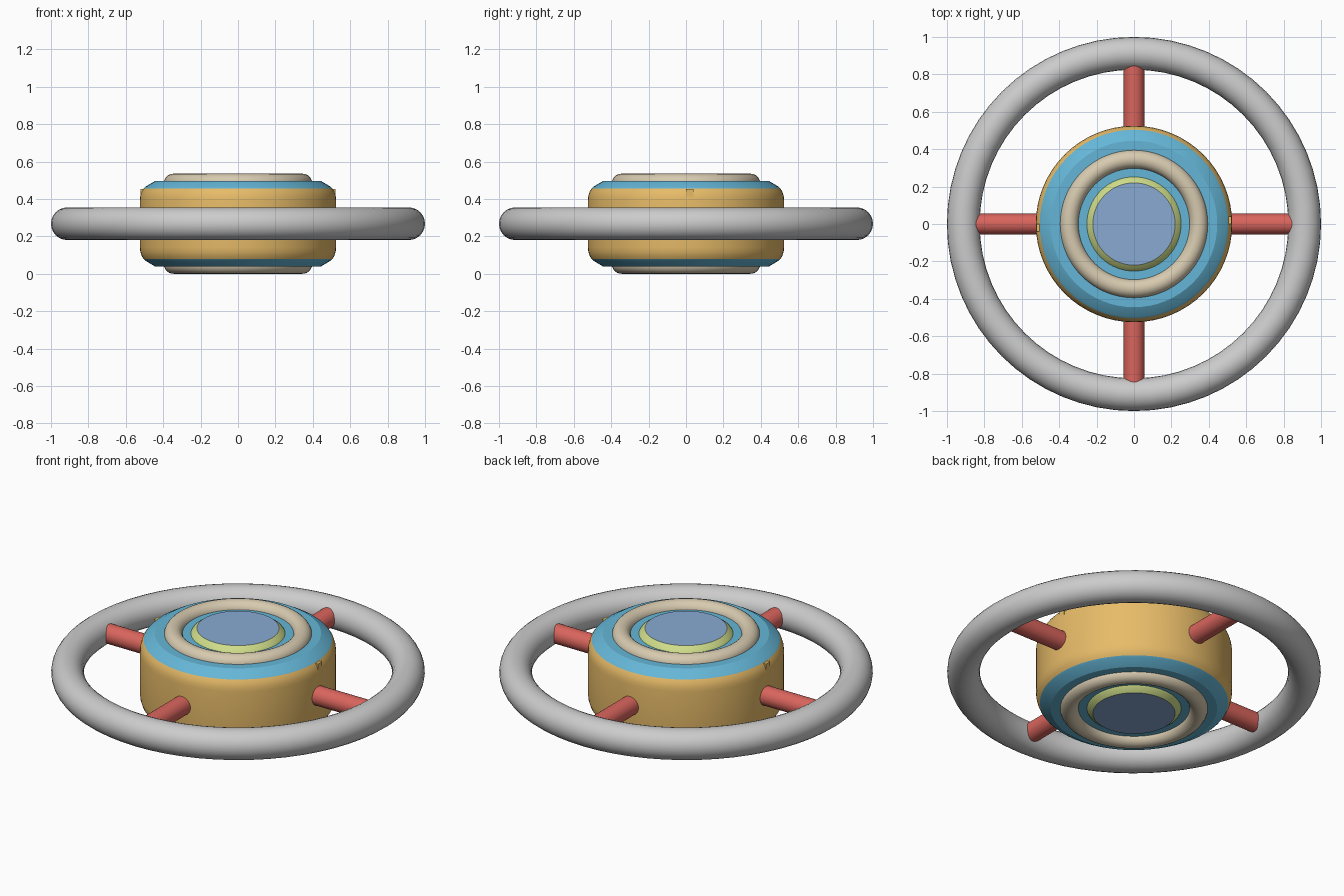
import bpy, bmesh, math
from mathutils import Matrix

if "Cube" in bpy.data.objects:
    bpy.data.objects.remove(bpy.data.objects["Cube"])

MID = 0.2675  # height of the symmetry plane
SEG = 64


def material(name, rgb):
    m = bpy.data.materials.new(name)
    m.diffuse_color = (*rgb, 1)
    m.use_nodes = True
    m.node_tree.nodes["Principled BSDF"].inputs["Base Color"].default_value = m.diffuse_color
    return m


ORANGE = material("orange", (0.80, 0.50, 0.14))
BLUE = material("blue", (0.13, 0.47, 0.68))
TAN = material("tan", (0.68, 0.59, 0.43))
LIME = material("lime", (0.62, 0.72, 0.25))
INDIGO = material("indigo", (0.25, 0.40, 0.65))
RED = material("red", (0.70, 0.13, 0.11))


def finish(ob, name, mat, angle=25):
    ob.name = name
    if mat:
        ob.data.materials.append(mat)
    bpy.ops.object.select_all(action='DESELECT')
    ob.select_set(True)
    bpy.context.view_layer.objects.active = ob
    bpy.ops.object.shade_smooth_by_angle(angle=math.radians(angle))
    return ob


def lathe(name, profile, mat):
    """Spin (radius, height from the symmetry plane) points round z."""
    bm = bmesh.new()
    verts = [bm.verts.new((r, 0, z)) for r, z in profile]
    edges = [bm.edges.new(p) for p in zip(verts, verts[1:])]
    bmesh.ops.spin(bm, geom=verts + edges, cent=(0, 0, 0), axis=(0, 0, 1),
                   angle=math.tau, steps=SEG, use_merge=False)
    bmesh.ops.remove_doubles(bm, verts=bm.verts, dist=1e-5)
    bmesh.ops.recalc_face_normals(bm, faces=bm.faces)
    # make an open surface face away from the hub centre
    if sum(f.normal.dot(f.calc_center_median()) for f in bm.faces) < 0:
        bmesh.ops.reverse_faces(bm, faces=bm.faces)
    me = bpy.data.meshes.new(name)
    bm.to_mesh(me)
    bm.free()
    ob = bpy.data.objects.new(name, me)
    bpy.context.collection.objects.link(ob)
    ob.location.z = MID
    return finish(ob, name, mat)


def torus(name, major, minor, z, mat):
    bpy.ops.mesh.primitive_torus_add(
        major_radius=major, minor_radius=minor, major_segments=SEG,
        minor_segments=24, location=(0, 0, z))
    return finish(bpy.context.object, name, mat, 60)


# outer hand rim
torus("rim", 0.9125, 0.0875, MID, None)

# drum wall with rounded shoulders
half = [(0.525, 0.125), (0.522, 0.150), (0.515, 0.172), (0.504, 0.189)]
lathe("hub_drum", [(r, -z) for r, z in reversed(half)] + half, ORANGE)

# matching details on the upper and lower faces
for side, s in (("top", 1), ("bottom", -1)):
    lathe(f"{side}_cover", [(0.504, s * 0.189), (0.495, s * 0.198),
                            (0.445, s * 0.2275), (0, s * 0.2275)], BLUE)
    torus(f"{side}_ring", 0.346, 0.050, MID + s * 0.2175, TAN)
    lathe(f"{side}_badge_edge", [(0.252, s * 0.2275), (0.245, s * 0.238),
                                 (0.220, s * 0.257)], LIME)
    lathe(f"{side}_badge", [(0.220, s * 0.257), (0, s * 0.257)], INDIGO)

# four spokes from the drum into the rim
for i in range(4):
    a = i * math.pi / 2
    r0, r1 = 0.48, 0.86
    mid = (r0 + r1) / 2
    bpy.ops.mesh.primitive_cylinder_add(
        vertices=32, radius=0.055, depth=r1 - r0,
        location=(mid * math.cos(a), mid * math.sin(a), MID),
        rotation=(0, math.pi / 2, a))
    finish(bpy.context.object, f"spoke_{i + 1}", RED, 40)

# small tabs on the drum shoulder
for name, s in (("right_tab", 1), ("left_tab", -1)):
    bpy.ops.mesh.primitive_cube_add(size=1, location=(s * 0.512, s * 0.02, 0.43))
    ob = bpy.context.object
    ob.data.transform(Matrix.Diagonal((0.02, 0.04, 0.045, 1)))
    finish(ob, name, ORANGE)
